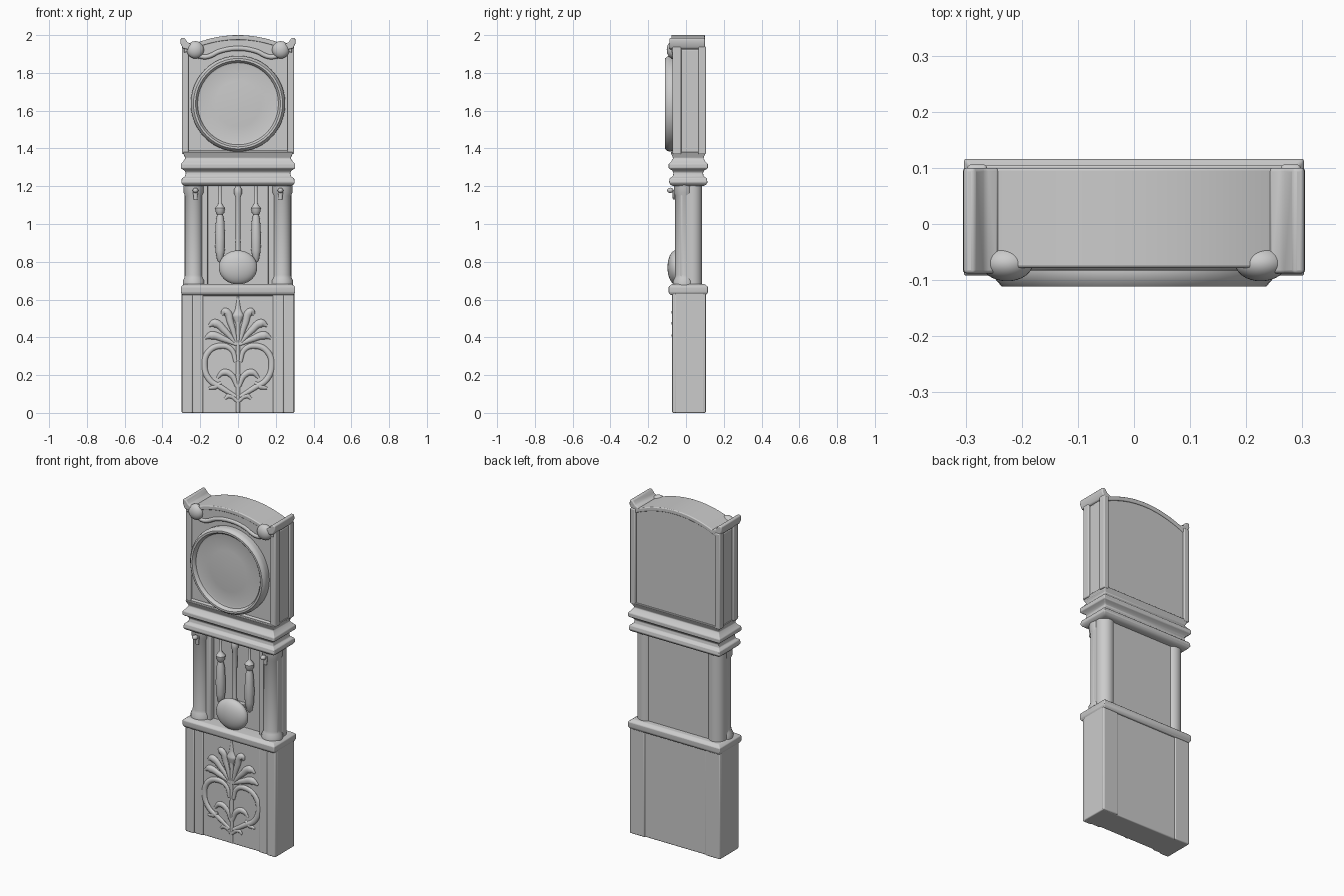
import bpy, bmesh, math
from mathutils import Matrix

if "Cube" in bpy.data.objects:
    bpy.data.objects.remove(bpy.data.objects["Cube"], do_unlink=True)

grey = bpy.data.materials.new("pale_grey")
grey.use_nodes = True
grey.diffuse_color = (0.6, 0.6, 0.6, 1)
grey.node_tree.nodes["Principled BSDF"].inputs["Base Color"].default_value = (0.6, 0.6, 0.6, 1)
SIDES = (("left", 1), ("right", -1))


def smooth(ob, angle=40):
    bpy.ops.object.select_all(action='DESELECT')
    ob.select_set(True)
    bpy.context.view_layer.objects.active = ob
    bpy.ops.object.shade_smooth_by_angle(angle=math.radians(angle))


def finish(name, bm, bevel=0.0):
    bmesh.ops.recalc_face_normals(bm, faces=bm.faces)
    me = bpy.data.meshes.new(name)
    bm.to_mesh(me)
    bm.free()
    me.materials.append(grey)
    ob = bpy.data.objects.new(name, me)
    bpy.context.collection.objects.link(ob)
    if bevel:
        mod = ob.modifiers.new("soft_edges", 'BEVEL')
        mod.width, mod.segments = bevel, 3
    smooth(ob)
    return ob


def bridge(bm, rings, closed=True):
    """Skin a list of equal vertex rings and cap both ends."""
    for a, b in zip(rings, rings[1:]):
        for i in range(len(a)):
            j = (i + 1) % len(a)
            bm.faces.new((a[i], a[j], b[j], b[i]))
    bm.faces.new(rings[0])
    bm.faces.new(rings[-1])


def prism(name, outline, y0, y1, bevel=0.006):
    bm = bmesh.new()
    bridge(bm, [[bm.verts.new((x, y, z)) for x, z in outline] for y in (y0, y1)])
    return finish(name, bm, bevel)


def box(name, x0, x1, y0, y1, z0, z1, bevel=0.006):
    return prism(name, [(x0, z0), (x1, z0), (x1, z1), (x0, z1)], y0, y1, bevel)


def pair(name, x0, x1, *rest):
    for side, s in SIDES:
        box(f"{side}_{name}", s * x0, s * x1, *rest)


def moulding(name, profile):
    """Rectangular moulding swept round the case: (outward offset, z)."""
    bm = bmesh.new()
    rings = []
    for o, z in profile:
        x, f, b = 0.277 + o, -0.066 - o, 0.09 + o
        rings.append([bm.verts.new(c) for c in ((-x, f, z), (x, f, z), (x, b, z), (-x, b, z))])
    bridge(bm, rings)
    return finish(name, bm, 0.004)


def turned(name, profile, x, y, depth=1.0, n=32):
    """Vertical turned part from a (radius, z) profile."""
    bm = bmesh.new()
    bridge(bm, [[bm.verts.new((x + r * math.cos(2 * math.pi * i / n),
                               y + depth * r * math.sin(2 * math.pi * i / n), z))
                 for i in range(n)] for r, z in profile])
    return finish(name, bm)


def ball(name, loc, size):
    bm = bmesh.new()
    bmesh.ops.create_uvsphere(bm, u_segments=32, v_segments=16, radius=1,
                              matrix=Matrix.Translation(loc) @ Matrix.Diagonal((*size, 1)))
    return finish(name, bm)


def sweep(name, pts, radius, y, flat=0.7):
    """Tapered tube through (x, z, thickness) points at depth y."""
    cu = bpy.data.curves.new(name, 'CURVE')
    cu.dimensions = '3D'
    cu.bevel_depth, cu.bevel_resolution, cu.resolution_u = radius, 4, 8
    cu.use_fill_caps = True
    sp = cu.splines.new('BEZIER')
    sp.bezier_points.add(len(pts) - 1)
    for p, (x, z, t) in zip(sp.bezier_points, pts):
        p.co, p.radius = (x, 0, z), t
        p.handle_left_type = p.handle_right_type = 'AUTO'
    ob = bpy.data.objects.new(name, cu)
    bpy.context.collection.objects.link(ob)
    bpy.ops.object.select_all(action='DESELECT')
    ob.select_set(True)
    bpy.context.view_layer.objects.active = ob
    bpy.ops.object.convert(target='MESH')
    ob = bpy.context.object
    ob.data.transform(Matrix.Translation((0, y, 0)) @ Matrix.Diagonal((1, flat, 1, 1)))
    ob.data.materials.clear()
    ob.data.materials.append(grey)
    smooth(ob)
    return ob


def arch(top, curve, half, n=24):
    return [(x, top - curve * x * x) for x in (half - 2 * half * i / n for i in range(n + 1))]


# Lower case
box("base_case", -0.298, 0.298, -0.06, 0.099, 0, 0.645)
pair("base_pilaster", 0.24, 0.297, -0.073, -0.05, 0, 0.64)
pair("base_inner_stile", 0.185, 0.242, -0.067, -0.05, 0, 0.64)
pair("base_back_stile", 0.2, 0.298, 0.09, 0.105, 0, 0.64)
box("base_top_rail", -0.19, 0.19, -0.066, -0.05, 0.62, 0.645)
moulding("base_ledge", [(0.018, 0.625), (0.026, 0.638), (0.026, 0.668), (0.008, 0.682)])

# Carved ornament on the lower front
sweep("ornament_spine", [(0, 0.005, 0.8), (0, 0.2, 1), (0, 0.36, 0.8), (0, 0.5, 1)], 0.012, -0.06)
sweep("ornament_spear", [(0, 0.46, 0.5), (0, 0.515, 2.2), (0, 0.55, 1), (0, 0.615, 0.3)], 0.014, -0.06, 0.5)
for side, s in SIDES:
    def carve(part, pts, r=0.013):
        sweep(f"{side}_{part}", [(s * x, z, t) for x, z, t in pts], r, -0.061)
    carve("scroll", [(0.012, 0.27, 0.8), (0.035, 0.335, 1), (0.09, 0.355, 1.2), (0.155, 0.325, 1.2),
                     (0.178, 0.25, 1.2), (0.15, 0.175, 1.2), (0.09, 0.135, 1.1), (0.01, 0.085, 0.8)])
    carve("inner_curl", [(0.005, 0.14, 0.8), (0.035, 0.2, 1.2), (0.075, 0.215, 1.3), (0.11, 0.185, 0.5)])
    carve("foot_curl", [(0.0, 0.06, 0.7), (0.045, 0.09, 1), (0.07, 0.075, 0.5)])
    carve("scroll_bud", [(0.155, 0.13, 0.4), (0.12, 0.14, 1.2), (0.09, 0.16, 0.6)])
    for name, end in (("low_leaf", (0.175, 0.41)), ("middle_leaf", (0.155, 0.475)),
                      ("high_leaf", (0.085, 0.535))):
        ex, ez = end
        carve(name, [(0.006, 0.36, 0.5), (ex * 0.45, 0.36 + (ez - 0.36) * 0.65, 1.3),
                     (ex * 0.8, ez, 1.7), (ex, ez - 0.015, 0.5)])

# Waist with columns
box("waist_back_panel", -0.24, 0.24, 0.0, 0.07, 0.66, 1.22)
pair("waist_stile", 0.16, 0.28, -0.03, 0.06, 0.66, 1.22)
for side, s in SIDES:
    turned(f"{side}_column", [(0.058, 0.67), (0.058, 0.70), (0.05, 0.715), (0.047, 0.73), (0.047, 1.15),
                              (0.054, 1.165), (0.054, 1.22)], s * 0.234, -0.01)
    turned(f"{side}_back_column", [(0.05, 0.67), (0.05, 1.22)], s * 0.234, 0.036)
    sweep(f"{side}_column_knob", [(s * 0.225, 1.13, 0.7), (s * 0.225, 1.18, 1)], 0.014, -0.063)
    ball(f"{side}_knob_tip", (s * 0.225, -0.083, 1.178), (0.015, 0.017, 0.014))

# Weights and pendulum
for side, s in SIDES:
    turned(f"{side}_weight", [(0.004, 0.795), (0.016, 0.81), (0.025, 0.86), (0.027, 0.93), (0.022, 1.02),
                              (0.015, 1.05), (0.024, 1.065), (0.026, 1.085), (0.015, 1.1),
                              (0.008, 1.11), (0.008, 1.22)], s * 0.095, -0.028)
turned("pendulum_rod", [(0.014, 0.82), (0.012, 0.9), (0.014, 1.14), (0.02, 1.16), (0.02, 1.185),
                        (0.012, 1.2), (0.012, 1.22)], 0, -0.03)
ball("pendulum_bob", (0, -0.055, 0.77), (0.102, 0.043, 0.09))
box("pendulum_bob_backing", -0.05, 0.05, -0.055, 0.01, 0.71, 0.83)

# Cornice between waist and hood
moulding("hood_cornice", [(0.0, 1.2), (0.016, 1.208), (0.024, 1.22), (0.02, 1.242), (0.004, 1.252),
                          (0.0, 1.272), (0.008, 1.284), (0.026, 1.295), (0.026, 1.318),
                          (0.012, 1.332), (0.002, 1.348), (0.008, 1.362), (0.016, 1.38)])

# Hood
prism("hood_case", [(-0.287, 1.36), (0.287, 1.36)] + arch(1.985, 0.75, 0.287), -0.057, 0.094)
pair("hood_front_post", 0.262, 0.297, -0.071, -0.025, 1.37, 1.94)
pair("hood_back_post", 0.262, 0.297, 0.065, 0.106, 1.37, 1.94)
box("hood_bottom_rail", -0.27, 0.27, -0.067, -0.05, 1.36, 1.39)
prism("hood_roof", arch(2.0, 0.85, 0.285) + arch(1.975, 0.85, 0.285)[::-1], -0.078, 0.1, 0.005)
prism("arch_band", arch(1.99, 0.85, 0.21) + arch(1.93, 1.3, 0.21)[::-1], -0.074, -0.05, 0.005)
sweep("arch_lip", [(-0.225, 1.895, 1), (-0.17, 1.885, 1), (-0.09, 1.917, 1), (0, 1.93, 1),
                   (0.09, 1.917, 1), (0.17, 1.885, 1), (0.225, 1.895, 1)], 0.013, -0.07, 1)
for side, s in SIDES:
    ball(f"{side}_rosette", (s * 0.226, -0.07, 1.922), (0.046, 0.032, 0.046))
    ear = [(0.24, 1.95), (0.265, 1.96), (0.285, 1.986), (0.303, 1.983), (0.305, 1.958), (0.293, 1.93), (0.25, 1.92)]
    prism(f"{side}_corner_scroll", [(s * x, z) for x, z in ear], -0.088, 0.1, 0.006)

# Dial: drum, domed face and rounded bezel
bm = bmesh.new()
turn = 48
rings = []
for r, y in ((0.245, -0.04), (0.25, -0.085), (0.246, -0.1), (0.236, -0.111), (0.225, -0.111),
             (0.217, -0.102), (0.214, -0.09), (0.205, -0.087), (0.12, -0.093), (0.03, -0.096)):
    rings.append([bm.verts.new((r * math.cos(2 * math.pi * i / turn), y,
                                1.637 + r * 1.015 * math.sin(2 * math.pi * i / turn))) for i in range(turn)])
bridge(bm, rings)
finish("clock_dial", bm)
